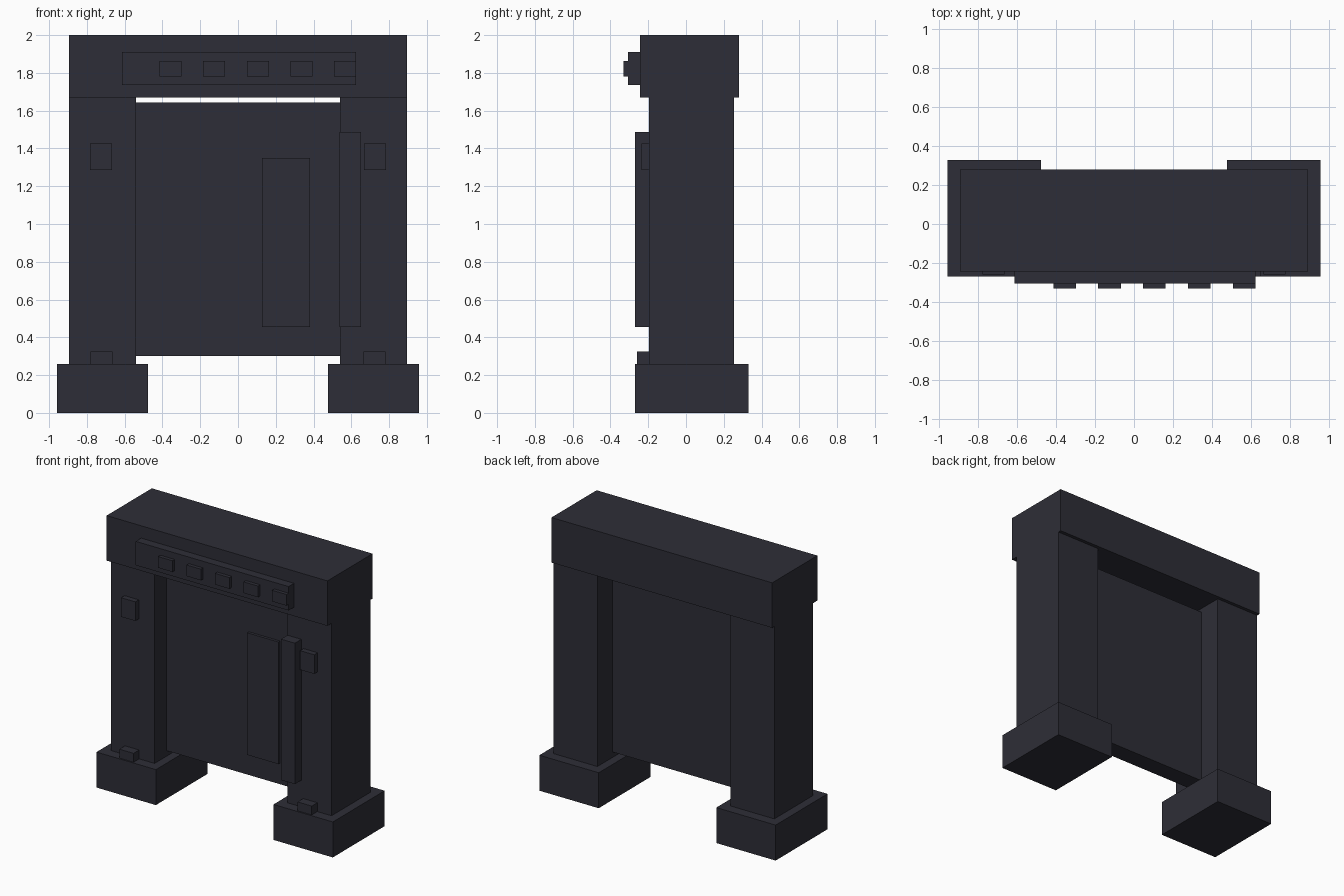
import bpy
import bmesh
from mathutils import Matrix, Vector

old = bpy.data.objects.get("Cube")
if old:
    bpy.data.objects.remove(old, do_unlink=True)

# One dark slate colour for the whole gate
slate = bpy.data.materials.new("dark_slate")
slate.use_nodes = True
colour = (0.027, 0.027, 0.038, 1.0)
slate.diffuse_color = colour
slate.node_tree.nodes["Principled BSDF"].inputs["Base Color"].default_value = colour


def box(name, x, y, z):
    """Add a flat-shaded block spanning the given (min, max) ranges."""
    low, high = (Vector(c) for c in zip(x, y, z))
    bm = bmesh.new()
    place = Matrix.Translation((low + high) / 2) @ Matrix.Diagonal((*(high - low), 1))
    bmesh.ops.create_cube(bm, size=1, matrix=place)
    mesh = bpy.data.meshes.new(name)
    bm.to_mesh(mesh)
    bm.free()
    mesh.materials.append(slate)
    obj = bpy.data.objects.new(name, mesh)
    bpy.context.scene.collection.objects.link(obj)
    return obj


def pair(name, x, y, z):
    """Add the same block on the left (+x) and mirrored on the right."""
    box("left_" + name, x, y, z)
    box("right_" + name, (-x[1], -x[0]), y, z)


PILLAR_FRONT = -0.195

# Side posts: footings, pillars, lamps and foot blocks
pair("footing", (0.477, 0.958), (-0.27, 0.33), (0, 0.26))
pair("pillar", (0.54, 0.895), (PILLAR_FRONT, 0.255), (0.26, 1.67))
pair("lamp", (0.668, 0.783), (-0.235, PILLAR_FRONT), (1.285, 1.425))
pair("foot_block", (0.665, 0.78), (-0.26, PILLAR_FRONT), (0.26, 0.325))

# Lintel with its sign board and row of studs
box("lintel", (-0.895, 0.895), (-0.243, 0.28), (1.67, 2))
box("sign_board", (-0.615, 0.625), (-0.306, -0.243), (1.735, 1.91))
for i in range(5):
    start = -0.415 + 0.231 * i
    box(f"sign_stud_{i + 1}", (start, start + 0.116), (-0.332, -0.306), (1.78, 1.862))

# Hanging gate panel, raised plate and upright bar
box("gate_panel", (-0.54, 0.54), (-0.055, 0.08), (0.3, 1.642))
box("raised_plate", (0.127, 0.38), (-0.075, -0.055), (0.455, 1.35))
box("upright_bar", (0.537, 0.65), (-0.27, PILLAR_FRONT), (0.455, 1.488))
